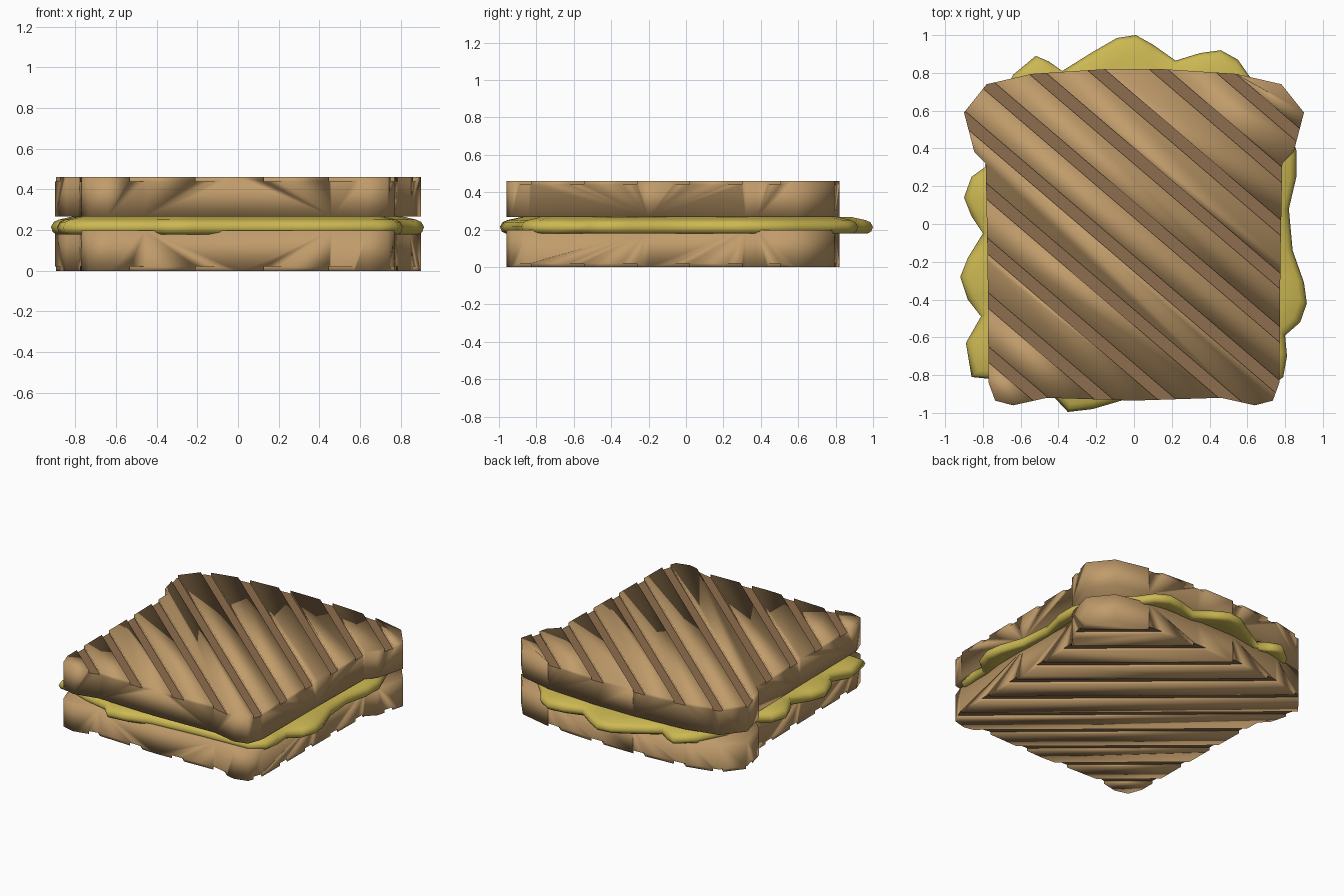
import bpy
import bmesh
import math
from mathutils import Matrix, Vector

cube = bpy.data.objects.get("Cube")
if cube:
    bpy.data.objects.remove(cube, do_unlink=True)


def material(name, colour):
    mat = bpy.data.materials.new(name)
    mat.use_nodes = True
    mat.diffuse_color = colour
    for node in mat.node_tree.nodes:
        if node.type == 'BSDF_PRINCIPLED':
            node.inputs["Base Color"].default_value = colour
            node.inputs["Roughness"].default_value = 0.8
    return mat


def add_object(name, bm, *mats):
    bmesh.ops.recalc_face_normals(bm, faces=bm.faces)
    mesh = bpy.data.meshes.new(name)
    bm.to_mesh(mesh)
    bm.free()
    for mat in mats:
        mesh.materials.append(mat)
    obj = bpy.data.objects.new(name, mesh)
    bpy.context.collection.objects.link(obj)
    return obj


def loft(outline, rings):
    """Stack scaled copies of an outline, given as (scale, z), and cap the ends."""
    bm = bmesh.new()
    loops = [[bm.verts.new((x * s, y * s, z)) for x, y in outline] for s, z in rings]
    n = len(outline)
    for low, high in zip(loops, loops[1:]):
        for i in range(n):
            j = (i + 1) % n
            bm.faces.new((low[i], low[j], high[j], high[i]))
    bm.faces.new(loops[0])
    bm.faces.new(loops[-1])
    return bm


crust = material("toasted_bread", (0.53, 0.33, 0.145, 1))
char = material("grill_mark", (0.27, 0.155, 0.075, 1))
yellow = material("cheese", (0.6, 0.48, 0.085, 1))

# Half of the bread outline, from front centre to back centre, then mirrored
half = [(0, -.935), (.46, -.92), (.64, -.96), (.735, -.935), (.77, -.84),
        (.775, -.2), (.785, .32), (.845, .38), (.9, .59), (.78, .74),
        (.54, .795), (.15, .82)]
bread_outline = half + [(-x, y) for x, y in reversed(half[1:])]

# Diagonal grill marks
SLOPE, FIRST, STEP = 0.856, -1.35, 0.285
WIDTH, DEPTH = 0.063, 0.02


def grill_cutter(z):
    bm = bmesh.new()
    across = Vector((SLOPE, 1, 0))
    turn = Matrix.Rotation(-math.atan(SLOPE), 4, 'Z')
    for k in range(10):
        centre = across * ((FIRST + STEP * k) / across.length_squared)
        centre.z = z
        size = Matrix.Diagonal((4, WIDTH, 2 * DEPTH, 1))
        bmesh.ops.create_cube(bm, size=1, matrix=Matrix.Translation(centre) @ turn @ size)
    return add_object("grill_cutter", bm)


def bread_slice(name, bottom, top, grill_z):
    obj = add_object(name, loft(bread_outline, [(1, bottom), (1, top)]), crust, char)
    cutter = grill_cutter(grill_z)
    mod = obj.modifiers.new("grill_marks", 'BOOLEAN')
    mod.operation = 'DIFFERENCE'
    mod.solver = 'EXACT'
    mod.object = cutter
    bpy.context.view_layer.objects.active = obj
    bpy.ops.object.modifier_apply(modifier=mod.name)
    bpy.data.objects.remove(cutter, do_unlink=True)
    # Groove floors are flat and darker, the rest is softly shaded
    for face in obj.data.polygons:
        inside = bottom + DEPTH / 2 < face.center.z < top - DEPTH / 2
        floor = inside and abs(face.normal.z) > 0.9
        face.material_index = int(floor)
        face.use_smooth = not floor


bread_slice("bottom_bread", 0, 0.198, 0)
bread_slice("top_bread", 0.268, 0.46, 0.46)

# Wavy cheese sheet with a soft drooping rim
back = [(.62, .77), (.55, .87), (.46, .92), (.35, .905), (.22, .865), (.1, .95),
        (.01, 1), (-.09, .985), (-.22, .91), (-.38, .81), (-.45, .86), (-.52, .89), (-.64, .79)]
left = [(-.74, .6), (-.79, .3), (-.86, .25), (-.9, .14), (-.86, .04), (-.8, -.05),
        (-.88, -.18), (-.92, -.28), (-.88, -.4), (-.81, -.49), (-.89, -.63), (-.86, -.81)]
front = [(-.76, -.82), (-.6, -.88), (-.42, -.92), (-.35, -.995), (-.22, -.98),
         (-.05, -.93), (.3, -.9), (.7, -.88)]
right = [(.79, -.81), (.81, -.7), (.8, -.59), (.88, -.52), (.915, -.42), (.9, -.31),
         (.84, -.14), (.82, .08), (.86, .25), (.86, .39), (.78, .6)]
rim = [(.88, .196), (.97, .179), (.99, .19), (1, .215), (.985, .24), (.96, .251), (.88, .268)]
cheese = add_object("cheese", loft(back + left + front + right, rim), yellow)
for face in cheese.data.polygons:
    face.use_smooth = True
